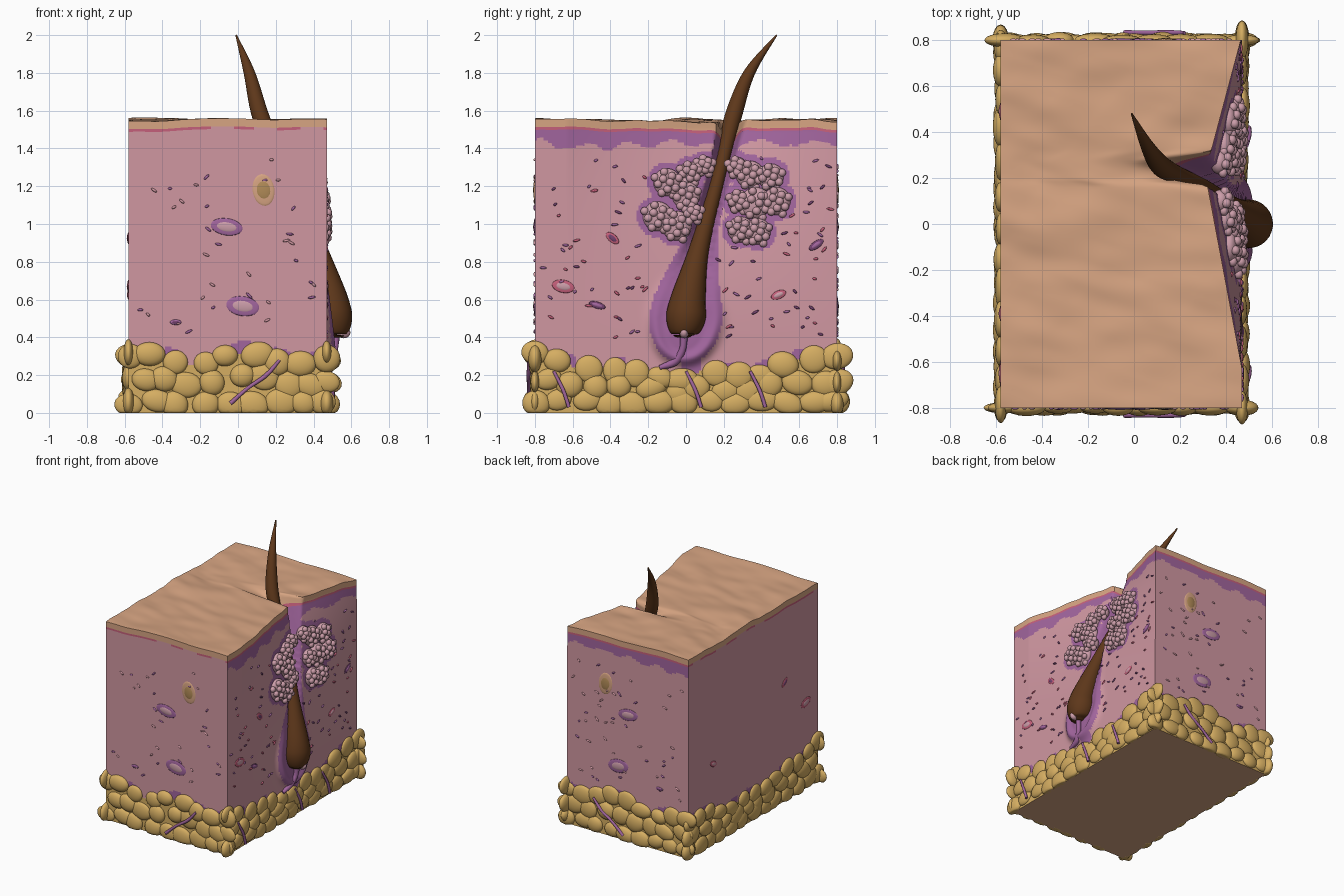
import bpy, bmesh, math, random
from mathutils import Vector, Matrix, noise

random.seed(4)
if "Cube" in bpy.data.objects:
    bpy.data.objects.remove(bpy.data.objects["Cube"])

# Materials
COLOURS = {"skin": "D6A381", "pink_line": "C4607A", "purple": "A0659C", "dermis": "CF96A0",
           "gland_pink": "CB9CA8", "fat": "D4AC62", "hair_brown": "5E3A20",
           "dark_purple": "74446F", "ochre": "B08A58"}
NAMES = list(COLOURS)
MATS = []
for name, code in COLOURS.items():
    rgb = [(int(code[i:i + 2], 16) / 255) ** 2.2 for i in (0, 2, 4)]
    m = bpy.data.materials.new(name)
    m.use_nodes = True
    m.diffuse_color = (*rgb, 1)
    bsdf = m.node_tree.nodes["Principled BSDF"]
    bsdf.inputs["Base Color"].default_value = (*rgb, 1)
    bsdf.inputs["Roughness"].default_value = 0.7
    MATS.append(m)
IDX = {n: i for i, n in enumerate(NAMES)}


def finish(name, bm, angle=50):
    bmesh.ops.recalc_face_normals(bm, faces=bm.faces)
    me = bpy.data.meshes.new(name)
    bm.to_mesh(me)
    bm.free()
    for m in MATS:
        me.materials.append(m)
    me.shade_smooth()
    me.set_sharp_from_angle(angle=math.radians(angle))
    ob = bpy.data.objects.new(name, me)
    bpy.context.scene.collection.objects.link(ob)
    return ob


def clamp(t):
    return max(0.0, min(1.0, t))


def smooth(a, b, t):
    t = clamp((t - a) / (b - a))
    return t * t * (3 - 2 * t)


def spline(keys, steps):
    """Catmull-Rom samples through the key points."""
    out = []
    for i in range(len(keys) - 1):
        a, b, c, d = (Vector(keys[max(0, min(len(keys) - 1, i + k))]) for k in (-1, 0, 1, 2))
        for s in range(steps):
            t = s / steps
            out.append(b + (c - a) * t / 2 + (a * 2 - b * 5 + c * 4 - d) * t * t / 2
                       + (b * 3 - a - c * 3 + d) * t ** 3 / 2)
    return out + [Vector(keys[-1])]


# Hair path: x, y, z, radius
HAIR = spline([(.51, -.01, .40, .03), (.51, -.01, .43, .08), (.5, 0, .51, .105), (.485, .015, .62, .09),
               (.42, .07, .87, .052), (.3, .16, 1.2, .036), (.2, .21, 1.4, .036),
               (.12, .25, 1.57, .045), (.06, .335, 1.8, .03), (-.01, .48, 2.0, .004)], 7)
ROOT = [(p.x, p.y, p.z, p.w + .03 + .06 * clamp((1 - p.z) / .5)) for p in HAIR if .41 < p.z < 1.6]

# Gland lobes: y, z, radius
LOBES = [(.1, 1.31, .05), (.02, 1.27, .06), (-.1, 1.22, .075), (0, 1.15, .075), (-.15, 1.04, .08),
         (-.05, .99, .08), (.04, 1.06, .05), (.27, 1.3, .055), (.34, 1.26, .075), (.45, 1.25, .07),
         (.48, 1.12, .075), (.37, 1.11, .085), (.28, 1.12, .06), (.29, .97, .07), (.38, .96, .07)]

LEFT, HALF = -.58, .8


def root(y, z):
    """Relative distance to the follicle and the hair depth there."""
    return min((math.hypot(y - q[1], z - q[2]) / q[3], q[0]) for q in ROOT)


def wall(y, z):
    """x of the cut wall, grooved along the follicle."""
    tent = clamp(1 - abs(y - .22) / (.85 if y < .22 else .6))
    base = .47 - .16 * tent * clamp((z - .4) / 1.1) ** 2
    t, hx = root(y, z)
    x = min(hx - .01, .5) + (base - min(hx - .01, .5)) * smooth(.4, 1, t)
    return x + .04 * math.exp(-((t - .85) / .2) ** 2) * clamp((.75 - z) / .4)


def top(u, y):
    x = LEFT + u
    wave = .022 * noise.noise(Vector((x * 2 - y, x + y * 3.5, 1))) \
        + .008 * noise.noise(Vector((x * 4 - y * 3, x * 3 + y * 9, 5)))
    return 1.548 + wave - .1 * math.exp(-((y - .225) / .045) ** 2) * u ** 6


def fat_top(side, a):
    if side in ("front", "back"):
        return .34 + .03 * math.sin(11 * a + 1)
    return .25 + .11 * (a / HALF) ** 2 + .02 * math.sin(14 * a)


def spot(side, a, z):
    return Vector({"front": (a, -HALF, z), "back": (a, HALF, z), "left": (LEFT, a, z),
                   "right": (wall(a, z) if side == "right" else 0, a, z)}[side])


def frame(side):
    """Local x along the wall, y up, z outwards."""
    n = {"front": (0, -1, 0), "back": (0, 1, 0), "left": (-1, 0, 0), "right": (1, 0, 0)}[side]
    along = (1, 0, 0) if side in ("front", "back") else (0, 1, 0)
    return Matrix((along, (0, 0, 1), n)).transposed().to_4x4()


def colour(side, a, z, depth):
    """Tissue layer on a wall face."""
    ft = fat_top(side, a)
    if z < ft - .05:
        return "fat"
    if depth < .042:
        return "skin"
    wob = noise.noise(Vector((a * 9, z, 3)))
    if depth < .057:
        return "pink_line" if side in ("right", "back") or wob > -.15 else "dermis"
    if side in ("right", "back") and depth < .125 + .05 * wob:
        return "purple"
    if z < ft + .01 and wob > .1:
        return "purple"
    if side == "right" and (root(a, z)[0] < 1 or any(
            math.hypot(a - y, z - h) < r + .03 for y, h, r in LOBES)):
        return "purple"
    return "dermis"


# Tissue block: six welded grids
bm = bmesh.new()
NX, NY, NZ = 60, 140, 110


def sheet(nu, nv, point, rule):
    g = [[bm.verts.new(point(i / nu, j / nv)) for j in range(nv + 1)] for i in range(nu + 1)]
    for i in range(nu):
        for j in range(nv):
            f = bm.faces.new((g[i][j], g[i + 1][j], g[i + 1][j + 1], g[i][j + 1]))
            f.material_index = IDX[rule(f.calc_center_median(), (j + .5) / nv)]


def yy(t):
    return HALF * (2 * t - 1)


def across(u, y, z):
    return (LEFT + (wall(y, z) - LEFT) * u, y, z)


EDGE = {j: wall(yy(j / NY), top(1, yy(j / NY))) for j in range(NY + 1)}
sheet(NX, NY, lambda u, v: (LEFT + (EDGE[round(v * NY)] - LEFT) * u, yy(v), top(u, yy(v))),
      lambda p, v: "skin")
sheet(NX, NY, lambda u, v: across(u, yy(v), 0), lambda p, v: "skin")
sheet(NY, NZ, lambda u, v: (wall(yy(u), v * top(1, yy(u))), yy(u), v * top(1, yy(u))),
      lambda p, v: colour("right", p.y, p.z, (1 - v) * 1.55))
sheet(NY, NZ, lambda u, v: (LEFT, yy(u), v * top(0, yy(u))),
      lambda p, v: colour("left", p.y, p.z, (1 - v) * 1.55))
for side, y in (("front", -HALF), ("back", HALF)):
    sheet(NX, NZ, lambda u, v: across(u, y, v * top(u, y)),
          lambda p, v: colour(side, p.x, p.z, (1 - v) * 1.55))
bmesh.ops.remove_doubles(bm, verts=bm.verts, dist=.0005)
finish("tissue_block", bm)


def blob(bm, side, centre, radii, mat, tilt=0, detail=2):
    mtx = Matrix.Translation(centre) @ frame(side) @ Matrix.Rotation(tilt, 4, "Z") \
        @ Matrix.Diagonal((*radii, 1))
    res = bmesh.ops.create_icosphere(bm, subdivisions=detail, radius=1, matrix=mtx)
    for v in res["verts"]:
        v.co.z = max(v.co.z, 0)
        for f in v.link_faces:
            f.material_index = IDX[mat]


# Fat lobules around the foot
bm = bmesh.new()
for side in ("front", "back", "left", "right"):
    lo, hi = (LEFT, .47) if side in ("front", "back") else (-HALF, HALF)
    for row in range(3):
        n = round((hi - lo) / .135)
        for i in range(n + 1):
            a = lo + (hi - lo) * clamp((i + .5 * (row % 2) + random.uniform(-.2, .2)) / n)
            ft = fat_top(side, a)
            z = .055 + (ft - .11) * row / 2 + random.uniform(-.015, .015)
            blob(bm, side, spot(side, a, z),
                 (random.uniform(.065, .09), random.uniform(.055, .075), random.uniform(.022, .036)),
                 "fat", random.uniform(-.4, .4), 3)
finish("fat_lobules", bm, 80)

# Sebaceous glands
bm = bmesh.new()
for y, z, r in LOBES:
    c = spot("right", y, z)
    blob(bm, "right", c, (r, r, .04), "gland_pink", 0, 3)
    for k in range(11):
        ang, rad = k * 2.4, r * math.sqrt((k + .5) / 11)
        p = c + Vector((.042 * math.sqrt(1 - (rad / r) ** 2), rad * math.cos(ang), rad * math.sin(ang)))
        blob(bm, "right", p, (.022, .022, .02), "gland_pink")
finish("sebaceous_glands", bm, 80)

# Vessels and ducts cut open on the walls
bm = bmesh.new()


def vessel(side, a, z, rx, rz, tilt, outer, inner):
    c = spot(side, a, z)
    blob(bm, side, c, (rx, rz, .006), outer, tilt, 3)
    blob(bm, side, c, (rx * .72, rz * .65, .009), inner, tilt, 3)


for side in ("front", "back"):
    vessel(side, -.06, .985, .085, .045, -.15, "purple", "gland_pink")
    vessel(side, .025, .565, .088, .052, -.15, "purple", "gland_pink")
    vessel(side, .135, 1.18, .058, .085, .15, "skin", "ochre")
    vessel(side, -.33, .48, .03, .014, 0, "purple", "dark_purple")
for side in ("right", "left"):
    vessel(side, -.65, .67, .06, .034, -.2, "pink_line", "gland_pink")
    vessel(side, -.39, .925, .042, .022, -.7, "pink_line", "dark_purple")
    vessel(side, .49, .625, .042, .022, .4, "pink_line", "gland_pink")
vessel("right", -.47, .57, .045, .018, -.3, "dark_purple", "purple")
vessel("right", .69, .89, .045, .02, .6, "dark_purple", "purple")
finish("vessels", bm, 80)

# Scattered cells
bm = bmesh.new()
for side, count in (("right", 130), ("front", 32), ("back", 45)):
    for _ in range(count):
        a = random.uniform(-.77, .77) if side == "right" else random.uniform(-.54, .42)
        z = random.uniform(.4, 1.36)
        if colour(side, a, z, 1) == "dermis":
            mat = random.choice(("purple", "dark_purple", "pink_line") if side == "right" else ("purple", "dermis"))
            blob(bm, side, spot(side, a, z), (random.uniform(.01, .022), .007, .008), mat,
                 random.uniform(-.9, .9))
finish("cells", bm, 80)


def tube(name, pts, mat, sides=20):
    bm = bmesh.new()
    rings = []
    for i, p in enumerate(pts):
        d = pts[min(i + 1, len(pts) - 1)].xyz - pts[max(i - 1, 0)].xyz
        q = d.to_track_quat("Z", "Y")
        rings.append([bm.verts.new(p.xyz + q @ Vector((p.w * math.cos(t), p.w * math.sin(t), 0)))
                      for t in (2 * math.pi * k / sides for k in range(sides))])
    for a, b in zip(rings, rings[1:]):
        for k in range(sides):
            bm.faces.new((a[k], a[(k + 1) % sides], b[(k + 1) % sides], b[k]))
    bm.faces.new(rings[0])
    bm.faces.new(rings[-1])
    for f in bm.faces:
        f.material_index = IDX[mat]
    return finish(name, bm, 60)


# Hair, its papilla and root stem
tube("hair", HAIR, "hair_brown", 28)
bm = bmesh.new()
blob(bm, "right", Vector((.56, -.01, .425)), (.024, .03, .035), "gland_pink", 0, 3)
finish("hair_papilla", bm, 80)
tube("root_stem", spline([(.52, -.01, .41, .02), (.51, -.02, .33, .018), (.49, -.06, .27, .022),
                          (.485, -.14, .24, .012)], 5), "purple", 12)

# Connective strands through the fat
for name, y in (("front_strand", -.832), ("back_strand", .832)):
    tube(name, spline([(-.04, y, .05, .012), (.05, y, .13, .01), (.15, y, .2, .012), (.22, y, .28, .008)], 4),
         "purple", 10)
for i, a in enumerate((-.62, .08, .42)):
    tube(f"side_strand_{i + 1}", spline([(.5, a, .03, .01), (.502, a - .03, .12, .01),
                                         (.49, a - .08, .22, .008)], 4), "purple", 10)
